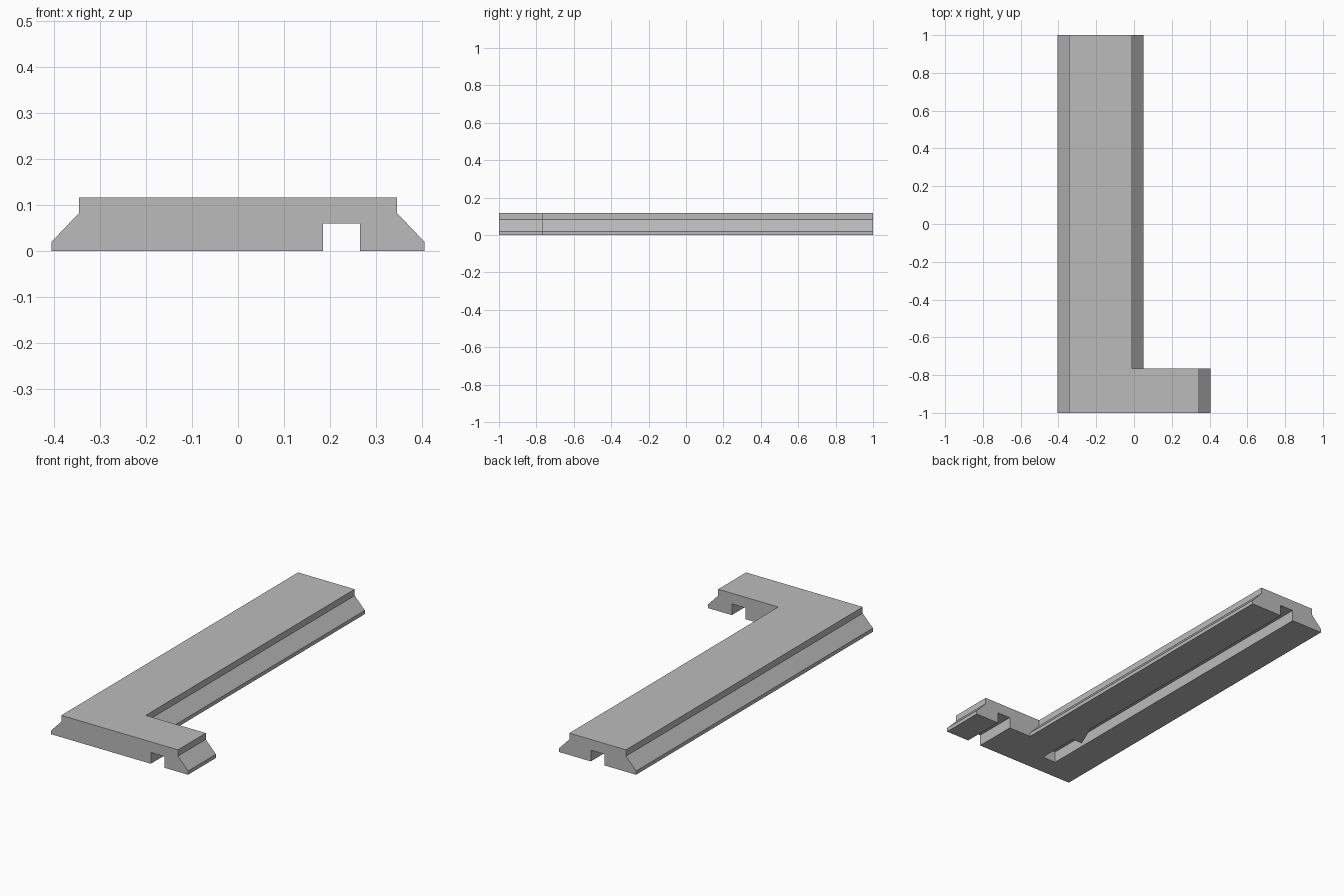
import bpy, bmesh
from mathutils import Vector

cube = bpy.data.objects.get("Cube")
if cube:
    bpy.data.objects.remove(cube, do_unlink=True)

# Single plastic colour
grey = bpy.data.materials.new("light_grey")
grey.use_nodes = True
colour = (0.5, 0.5, 0.5, 1)
grey.diffuse_color = colour
grey.node_tree.nodes["Principled BSDF"].inputs["Base Color"].default_value = colour


def prism(name, points, start, direction):
    """Extrude a closed outline of 3D points by a direction vector."""
    bm = bmesh.new()
    base = bm.faces.new([bm.verts.new(Vector(p) + Vector(start)) for p in points])
    ext = bmesh.ops.extrude_face_region(bm, geom=[base])
    moved = [g for g in ext["geom"] if isinstance(g, bmesh.types.BMVert)]
    bmesh.ops.translate(bm, verts=moved, vec=direction)
    if base.is_valid and len(base.verts) and all(len(e.link_faces) > 2 for e in base.edges):
        bm.faces.remove(base)
    bmesh.ops.recalc_face_normals(bm, faces=bm.faces)
    mesh = bpy.data.meshes.new(name)
    bm.to_mesh(mesh)
    bm.free()
    obj = bpy.data.objects.new(name, mesh)
    bpy.context.collection.objects.link(obj)
    mesh.materials.append(grey)
    return obj


def combine(target, other, operation):
    """Apply a boolean and discard the second object."""
    mod = target.modifiers.new(operation.lower(), "BOOLEAN")
    mod.operation, mod.solver, mod.object = operation, "EXACT", other
    bpy.context.view_layer.objects.active = target
    bpy.ops.object.modifier_apply(modifier=mod.name)
    bpy.data.objects.remove(other, do_unlink=True)


def rail_profile(left, right):
    """Flat top, vertical lips and sloping sides."""
    lip, slope = 0.02, 0.06
    return [(left, 0, 0), (right, 0, 0), (right, 0, lip),
            (right - slope, 0, 0.083), (right - slope, 0, HEIGHT),
            (left + slope, 0, HEIGHT), (left + slope, 0, 0.083), (left, 0, lip)]


HEIGHT = 0.117
FOOT_BACK = -0.765
DEPTH = 0.06

# Long arm and the short foot at the front
bracket = prism("corner_bracket", rail_profile(-0.405, 0.405),
                (0, -1, 0), (0, FOOT_BACK + 1, 0))
arm = prism("arm", rail_profile(-0.405, 0.05),
            (0, FOOT_BACK, 0), (0, 1 - FOOT_BACK, 0))
combine(bracket, arm, "UNION")

# Channel straight through the foot
foot_slot = [(0.185, -1.1, 0), (0.265, -1.1, 0), (0.265, -0.6, 0), (0.185, -0.6, 0)]
combine(bracket, prism("foot_slot", foot_slot, (0, 0, -0.1), (0, 0, 0.1 + DEPTH)),
        "DIFFERENCE")

# Channel along the arm, open at the back, with a small locking barb
inner, outer = -0.1375, -0.2175
arm_slot = [(outer, -0.885, 0), (inner, -0.885, 0), (inner, -0.65, 0),
            (inner - 0.06, -0.65, 0), (inner, -0.51, 0), (inner, 1.1, 0), (outer, 1.1, 0)]
combine(bracket, prism("arm_slot", arm_slot, (0, 0, -0.1), (0, 0, 0.1 + DEPTH)),
        "DIFFERENCE")

# Merge leftover coplanar seams
bm = bmesh.new()
bm.from_mesh(bracket.data)
bmesh.ops.remove_doubles(bm, verts=bm.verts, dist=0.0001)
bmesh.ops.dissolve_limit(bm, angle_limit=0.01, verts=bm.verts, edges=bm.edges)
bmesh.ops.recalc_face_normals(bm, faces=bm.faces)
bm.to_mesh(bracket.data)
bm.free()
